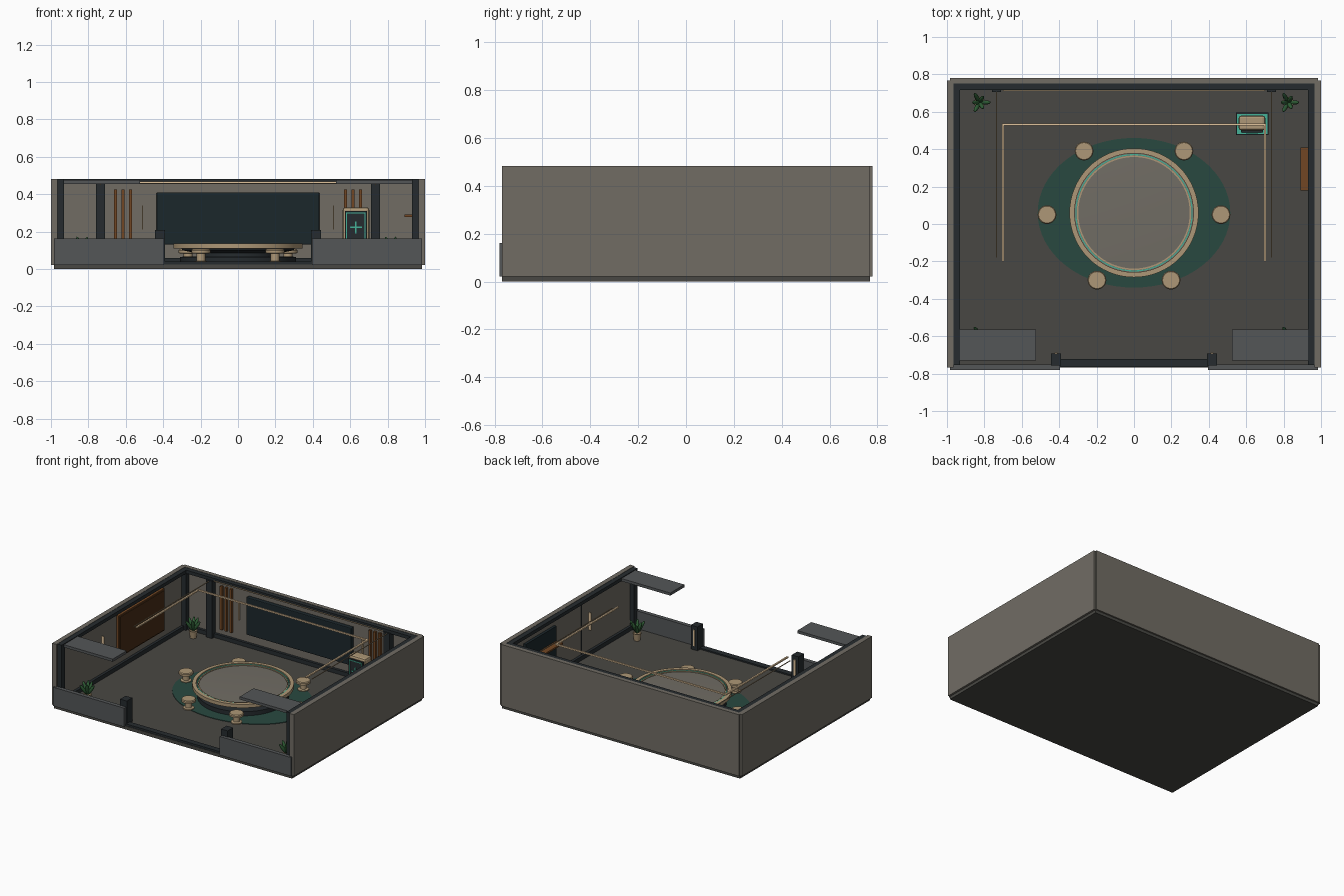
import bpy, math
from mathutils import Vector

if "Cube" in bpy.data.objects:
    bpy.data.objects.remove(bpy.data.objects["Cube"])


def material(name, r, g, b):
    m = bpy.data.materials.new(name)
    m.diffuse_color = [(c / 255) ** 2.2 for c in (r, g, b)] + [1]
    m.use_nodes = True
    m.node_tree.nodes["Principled BSDF"].inputs["Base Color"].default_value = m.diffuse_color
    return m


WALL = material("warm_grey", 112, 108, 100)
FLOOR = material("floor_grey", 74, 73, 69)
TRIM = material("dark_trim", 42, 47, 50)
SLATE = material("slate", 84, 87, 88)
TAN = material("tan", 172, 150, 118)
LIGHT = material("warm_light", 226, 196, 156)
RUG = material("rug_green", 45, 74, 66)
SCREEN = material("screen", 33, 43, 47)
WOOD = material("wood", 112, 72, 40)
DARKWOOD = material("dark_wood", 72, 48, 28)
TEAL = material("teal", 70, 175, 150)
LEAF = material("leaf", 52, 96, 58)


def box(name, x0, x1, y0, y1, z0, z1, mat, bevel=0):
    bpy.ops.mesh.primitive_cube_add(size=1, location=((x0 + x1) / 2, (y0 + y1) / 2, (z0 + z1) / 2))
    o = bpy.context.object
    o.name = name
    o.scale = (abs(x1 - x0), abs(y1 - y0), abs(z1 - z0))
    bpy.ops.object.transform_apply(location=False, rotation=False, scale=True)
    o.data.materials.append(mat)
    if bevel:
        b = o.modifiers.new("bevel", "BEVEL")
        b.width, b.segments = bevel, 2
    return o


def pair(name, x0, x1, *rest):
    for side, s in (("left", -1), ("right", 1)):
        box(f"{name}_{side}", s * x0, s * x1, *rest)


def lathe(name, profile, x, y, mat, n=48, sx=1, sy=1, closed=False):
    """Spin a (radius, z) profile around a vertical axis."""
    verts, faces = [], []
    k = len(profile)
    for i in range(n):
        a = 2 * math.pi * i / n
        verts += [(r * math.cos(a) * sx, r * math.sin(a) * sy, z) for r, z in profile]
    for i in range(n):
        j = (i + 1) % n
        for p in range(k if closed else k - 1):
            q = (p + 1) % k
            faces.append((i * k + p, j * k + p, j * k + q, i * k + q))
    if not closed:
        faces.append([i * k for i in reversed(range(n))])
        faces.append([i * k + k - 1 for i in range(n)])
    me = bpy.data.meshes.new(name)
    me.from_pydata(verts, [], faces)
    me.materials.append(mat)
    o = bpy.data.objects.new(name, me)
    o.location = (x, y, 0)
    bpy.context.collection.objects.link(o)
    bpy.ops.object.select_all(action="DESELECT")
    o.select_set(True)
    bpy.context.view_layer.objects.active = o
    bpy.ops.object.shade_smooth_by_angle(angle=math.radians(35))
    return o


def ring(name, r0, r1, z0, z1, mat):
    lathe(name, [(r0, z0), (r1, z0), (r1, z1), (r0, z1)], 0, 0.06, mat, 64, closed=True)


# Shell: base, floor, walls
box("base_slab", -.985, .985, -.768, .768, 0, .025, FLOOR)
box("floor", -.965, .965, -.755, .755, .02, .03, FLOOR)
pair("side_wall", .965, 1, -.768, .768, .022, .482, WALL)
box("back_wall", -.985, .985, .75, .78, .022, .482, WALL)
pair("front_low_wall", .395, .985, -.78, -.75, .022, .162, SLATE)

# Dark trim: top rails, skirting, posts
pair("top_rail", .93, .968, -.755, .75, .455, .48, TRIM)
box("back_top_rail", -.965, .965, .716, .752, .455, .48, TRIM)
pair("skirting", .945, .968, -.745, .75, .028, .06, TRIM)
box("back_skirting", -.965, .965, .73, .752, .028, .06, TRIM)
pair("front_corner_post", .93, .968, -.755, -.715, .028, .478, TRIM)
pair("back_corner_post", .93, .968, .712, .752, .028, .478, TRIM)
pair("back_pilaster", .71, .76, .706, .752, .028, .46, TRIM)
pair("entry_post", .39, .445, -.757, -.692, .028, .208, TRIM)
pair("entry_post_light", .41, .425, -.692, -.687, .06, .18, LIGHT)
box("door_sill", -.4, .4, -.765, -.722, .024, .04, TRIM)

# Corner canopies and ceiling light strips
pair("corner_canopy", .525, .966, -.73, -.565, .455, .475, SLATE)
box("ceiling_light_back", -.706, .706, .526, .538, .458, .468, LIGHT)
pair("ceiling_light_side", .694, .706, -.2, .538, .458, .468, LIGHT)
pair("ceiling_wire", .733, .738, -.18, .715, .45, .455, TAN)

# Back wall: screen, slats and sconces
box("wall_screen", -.435, .435, .715, .75, .13, .41, SCREEN, .006)
box("screen_lip", -.7, .7, .712, .716, .458, .464, TAN)
for i in range(3):
    x = .575 + .04 * i
    pair(f"wood_slat_{i}", x - .009, x + .009, .732, .752, .1, .425, WOOD)
pair("back_sconce", .507, .514, .735, .752, .21, .34, LIGHT)

# Side walls: wood board, display with shelf, sconces and panel seams
box("wood_board_frame", -.966, -.945, -.06, .48, .115, .43, WOOD)
box("wood_board", -.946, -.938, -.05, .47, .125, .42, DARKWOOD)
box("side_display", .945, .966, .18, .54, .16, .4, SCREEN)
box("side_shelf", .89, .95, .18, .41, .279, .291, WOOD)
pair("side_sconce", .945, .966, -.235, -.228, .21, .34, LIGHT)
box("wall_seam", .96, .966, -.145, -.138, .06, .455, TRIM)

# Rug and round table
lathe("oval_rug", [(1, .028), (1, .034)], 0, .06, RUG, 64, .515, .4)
lathe("table_base", [(.31, .03), (.31, .065), (.22, .068), (.22, .085), (.30, .1), (.30, .112)], 0, .06, TRIM, 64)
lathe("table_top", [(.3, .108), (.325, .11), (.325, .124), (.30, .126)], 0, .06, WALL, 64)
ring("table_rim", .318, .345, .11, .136, TAN)
ring("table_glow", .308, .314, .12, .132, TEAL)
ring("table_inner_rim", .298, .306, .12, .131, TAN)

# Stools
for i, (x, y) in enumerate([(.465, .05), (.267, .39), (.198, -.3)]):
    for side, s in (("left", -1), ("right", 1)):
        tag = f"{i}_{side}"
        lathe("stool_seat_" + tag, [(.042, .082), (.05, .086), (.05, .1), (.045, .106)], s * x, y, TAN, 32)
        lathe("stool_stem_" + tag, [(.038, .032), (.038, .04), (.024, .044), (.024, .084)], s * x, y, TAN, 24)

# Kiosk
box("kiosk_base", .545, .72, .475, .595, .028, .06, TRIM)
box("kiosk_base_glow", .552, .713, .482, .588, .06, .066, TEAL)
box("kiosk_body", .56, .702, .5, .58, .06, .33, TAN, .014)
box("kiosk_panel", .572, .69, .49, .505, .08, .31, TRIM)
for x in (.58, .68):
    box("kiosk_glow_side", x - .003, x + .003, .486, .492, .1, .3, TEAL)
for z in (.1, .3):
    box("kiosk_glow_edge", .577, .683, .486, .492, z - .003, z + .003, TEAL)
box("kiosk_plus_upright", .626, .634, .485, .492, .19, .255, TEAL)
box("kiosk_plus_bar", .598, .662, .485, .492, .218, .227, TEAL)

# Potted plants
for i, (x, y) in enumerate([(-.825, .65), (.825, .65), (-.825, -.6), (.825, -.6)]):
    lathe(f"plant_pot_{i}", [(.022, .03), (.03, .085), (.024, .085), (.022, .08)], x, y, TAN, 20)
    for k in range(6):
        a = k * math.pi / 3
        tilt = .38 if k % 2 else .6
        d = Vector((math.sin(tilt) * math.cos(a), math.sin(tilt) * math.sin(a), math.cos(tilt)))
        bpy.ops.mesh.primitive_uv_sphere_add(segments=10, ring_count=6, radius=1,
                                             location=Vector((x, y, .08)) + d * .05)
        leaf = bpy.context.object
        leaf.name = f"plant_leaf_{i}_{k}"
        leaf.scale = (.012, .012, .05)
        leaf.rotation_euler = d.to_track_quat("Z", "Y").to_euler()
        leaf.data.materials.append(LEAF)
        bpy.ops.object.shade_smooth()
